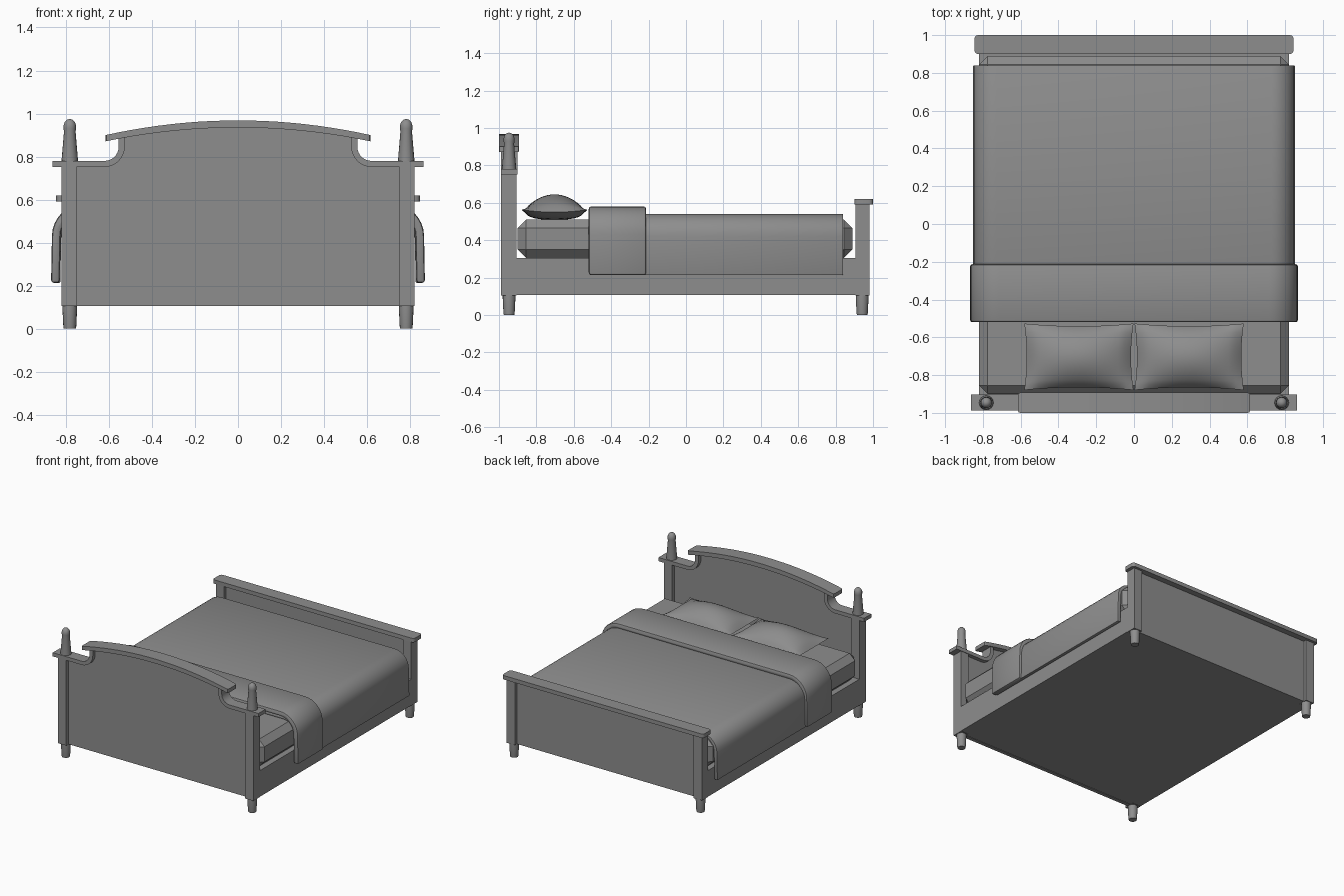
import bpy, bmesh, math
from mathutils import Matrix

cube = bpy.data.objects.get("Cube")
if cube:
    bpy.data.objects.remove(cube, do_unlink=True)

grey = bpy.data.materials.new("plain_grey")
grey.use_nodes = True
COLOUR = (0.27, 0.27, 0.27, 1)
grey.diffuse_color = COLOUR
for node in grey.node_tree.nodes:
    if node.type == 'BSDF_PRINCIPLED':
        node.inputs["Base Color"].default_value = COLOUR


def finish(name, bm, smooth=True):
    bmesh.ops.recalc_face_normals(bm, faces=bm.faces)
    mesh = bpy.data.meshes.new(name)
    bm.to_mesh(mesh)
    bm.free()
    mesh.materials.append(grey)
    obj = bpy.data.objects.new(name, mesh)
    bpy.context.collection.objects.link(obj)
    if smooth:
        bpy.ops.object.select_all(action='DESELECT')
        obj.select_set(True)
        bpy.context.view_layer.objects.active = obj
        bpy.ops.object.shade_smooth_by_angle(angle=math.radians(35))
    return obj


def extrude(name, profile, y0, y1, bevel=0, segments=2, upright_only=False):
    """Solid from an x-z outline swept from y0 to y1, with softened hard edges."""
    bm = bmesh.new()
    face = bm.faces.new([bm.verts.new((x, y0, z)) for x, z in profile])
    new = bmesh.ops.extrude_face_region(bm, geom=[face])["geom"]
    bmesh.ops.translate(bm, vec=(0, y1 - y0, 0),
                        verts=[v for v in new if isinstance(v, bmesh.types.BMVert)])
    bmesh.ops.recalc_face_normals(bm, faces=bm.faces)
    if bevel:
        edges = [e for e in bm.edges if e.calc_face_angle(0) > 0.7]
        if upright_only:
            edges = [e for e in edges
                     if abs(e.verts[0].co.x - e.verts[1].co.x) < 1e-4
                     and abs(e.verts[0].co.y - e.verts[1].co.y) < 1e-4]
        bmesh.ops.bevel(bm, geom=edges, offset=bevel, segments=segments,
                        profile=0.5, affect='EDGES')
    return finish(name, bm)


def box(name, x0, x1, y0, y1, z0, z1, **bevel):
    return extrude(name, [(x0, z0), (x1, z0), (x1, z1), (x0, z1)], y0, y1, **bevel)


def lathe(name, profile, x, y, steps=16):
    bm = bmesh.new()
    verts = [bm.verts.new((r, 0, z)) for r, z in profile]
    edges = [bm.edges.new(pair) for pair in zip(verts, verts[1:])]
    bmesh.ops.spin(bm, geom=verts + edges, cent=(0, 0, 0), axis=(0, 0, 1),
                   angle=math.tau, steps=steps)
    bmesh.ops.remove_doubles(bm, verts=bm.verts, dist=0.0005)
    bmesh.ops.translate(bm, vec=(x, y, 0), verts=bm.verts)
    return finish(name, bm)


def arc(cx, cz, r, a0, a1, n=8):
    angles = [math.radians(a0 + (a1 - a0) * i / n) for i in range(n + 1)]
    return [(cx + r * math.cos(a), cz + r * math.sin(a)) for a in angles]


def both_sides(half):
    """Close an outline given for x > 0 with its mirror image."""
    return half + [(-x, z) for x, z in reversed(half)]


def bow(top, drop, half_width=0.615, n=20):
    xs = [half_width * (1 - 2 * i / n) for i in range(n + 1)]
    return [(x, top - drop * (x / 0.615) ** 2) for x in xs]


def drape(name, width, top, radius, thick, y0, y1, bevel):
    """Cloth hanging over the mattress and down both sides."""
    hem = 0.213
    cx, cz = width - radius, top - radius
    outer = [(width + 0.004, hem)] + arc(cx, cz, radius, 0, 90)
    inner = [(width + 0.004 - thick, hem)] + arc(cx, cz, radius - thick, 0, 90)
    outline = both_sides(outer) + list(reversed(both_sides(inner)))
    return extrude(name, outline, y0, y1, bevel=bevel)


def pillow(name, cx, cy, half_x=0.289, half_y=0.176, seam=0.562):
    bm = bmesh.new()
    for height in (0.083, -0.053):
        grid = bmesh.ops.create_grid(bm, x_segments=16, y_segments=16, size=1)
        for v in grid["verts"]:
            u, w = v.co.x, v.co.y
            fu, fw = max(0, 1 - u * u), max(0, 1 - w * w)
            v.co = (cx + half_x * u * (1 - 0.045 * fw),
                    cy + half_y * w * (1 - 0.08 * fu),
                    seam + height * (fu * fw) ** 0.65
                    - 0.012 * (fu + fw) * (1 - fu * fw))
    bmesh.ops.remove_doubles(bm, verts=bm.verts, dist=0.0005)
    return finish(name, bm)


# Base frame with the side rails
box("side_rails_and_base", -0.82, 0.82, -0.93, 0.93, 0.107, 0.305)

# Posts, feet and finials
FOOT = [(0, 0), (0.028, 0), (0.03, 0.01), (0.034, 0.09), (0.034, 0.115)]
FINIAL = [(0.038, 0.77), (0.038, 0.785), (0.027, 0.915), (0.029, 0.93),
          (0.029, 0.945), (0.024, 0.96), (0.014, 0.971), (0, 0.975)]
for side, s in (("left", 1), ("right", -1)):
    x0, x1 = sorted((s * 0.75, s * 0.82))
    box("headboard_post_" + side, x0, x1, -0.988, -0.906, 0.105, 0.765)
    box("footboard_post_" + side, x0, x1, 0.905, 0.98, 0.105, 0.6)
    lathe("head_foot_" + side, FOOT, s * 0.782, -0.946)
    lathe("tail_foot_" + side, FOOT, s * 0.782, 0.942)
    lathe("finial_" + side, FINIAL, s * 0.782, -0.946)

    # Ledge that runs over the post and sweeps up to the crown
    upper = [(0.863, 0.78)] + arc(0.62, 0.845, 0.065, 270, 180) + [(0.555, 0.895)]
    lower = [(0.863, 0.752)] + arc(0.62, 0.845, 0.093, 270, 180) + [(0.527, 0.895)]
    outline = [(s * x, z) for x, z in upper + lower[::-1]]
    extrude("headboard_ledge_" + side, outline, -0.988, -0.902)

# Headboard panel and bowed crown
shoulder = [(0.76, 0.105), (0.76, 0.765)] + arc(0.62, 0.845, 0.08, 270, 180)
panel = shoulder + bow(0.95, 0.066, 0.54) + [(-x, z) for x, z in shoulder[::-1]]
extrude("headboard_panel", panel, -0.96, -0.932)
extrude("headboard_crown", bow(0.968, 0.068) + bow(0.935, 0.064)[::-1],
        -1.0, -0.893, bevel=0.012, upright_only=True)

# Footboard
box("footboard_panel", -0.76, 0.76, 0.925, 0.955, 0.105, 0.6)
box("footboard_cap", -0.845, 0.845, 0.9, 1.0, 0.59, 0.62,
    bevel=0.02, segments=3, upright_only=True)

# Bedding
box("mattress", -0.82, 0.82, -0.9, 0.89, 0.305, 0.51, bevel=0.045, segments=1)
drape("blanket", 0.848, 0.54, 0.12, 0.026, -0.5, 0.84, 0.005)
drape("blanket_fold", 0.865, 0.58, 0.15, 0.04, -0.52, -0.213, 0.013)
for side, s in (("left", 1), ("right", -1)):
    pillow("pillow_" + side, s * 0.292, -0.703)
